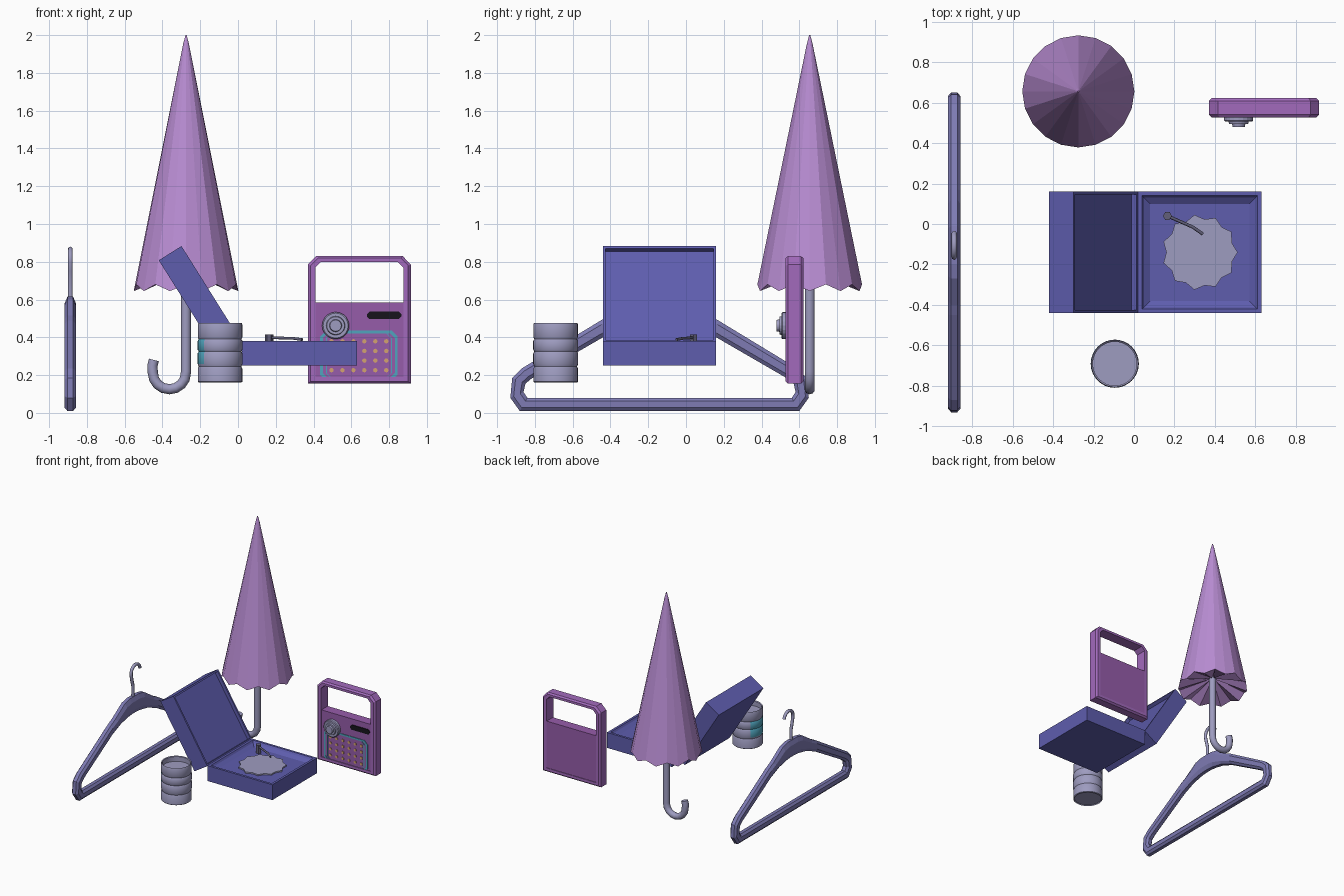
import bpy, bmesh, math
from mathutils import Vector, Matrix

if "Cube" in bpy.data.objects:
    bpy.data.objects.remove(bpy.data.objects["Cube"])


def mat(name, r, g, b):
    m = bpy.data.materials.new(name)
    lin = [((c / 255 + 0.055) / 1.055) ** 2.4 for c in (r, g, b)]
    m.diffuse_color = (*lin, 1)
    m.use_nodes = True
    m.node_tree.nodes["Principled BSDF"].inputs["Base Color"].default_value = m.diffuse_color
    return m


LILAC = mat("lilac fabric", 184, 140, 210)
INDIGO = mat("indigo case", 94, 93, 174)
SLATE = mat("slate plastic", 126, 123, 180)
GREY = mat("grey metal", 158, 156, 192)
DARK = mat("dark metal", 98, 96, 122)
PURPLE = mat("purple plastic", 162, 106, 188)
PLUM = mat("plum panel", 150, 92, 170)
CYAN = mat("cyan trim", 80, 165, 190)
AMBER = mat("amber dots", 212, 162, 112)
BLACK = mat("black slot", 22, 20, 28)


def finish(name, bm, *mats, smooth=False):
    bmesh.ops.remove_doubles(bm, verts=bm.verts, dist=1e-5)
    bmesh.ops.recalc_face_normals(bm, faces=bm.faces)
    me = bpy.data.meshes.new(name)
    bm.to_mesh(me)
    bm.free()
    ob = bpy.data.objects.new(name, me)
    bpy.context.collection.objects.link(ob)
    for m in mats:
        me.materials.append(m)
    if smooth:
        bpy.ops.object.select_all(action='DESELECT')
        ob.select_set(True)
        bpy.context.view_layer.objects.active = ob
        bpy.ops.object.shade_smooth_by_angle(angle=math.radians(35))
    return ob


def skin(loops, wrap=False, caps=False):
    """Join equal-length loops of points with quads."""
    bm = bmesh.new()
    rows = [[bm.verts.new(p) for p in lp] for lp in loops]
    n = len(rows[0])
    pairs = list(zip(rows, rows[1:])) + ([(rows[-1], rows[0])] if wrap else [])
    for a, b in pairs:
        for i in range(n):
            j = (i + 1) % n
            bm.faces.new((a[i], a[j], b[j], b[i]))
    if caps:
        bm.faces.new(rows[0])
        bm.faces.new(rows[-1])
    return bm


def lathe(profile, n, center=(0, 0, 0), rot=Matrix()):
    c = Vector(center)
    loops = [[c + rot @ Vector((r * math.cos(2 * math.pi * i / n), r * math.sin(2 * math.pi * i / n), z))
              for i in range(n)] for r, z in profile]
    return skin(loops, caps=True)


def ring(outer, inner, section, place):
    """Frame between two outlines; section = (blend outer->inner, depth)."""
    return skin([[place(o[0] + (i[0] - o[0]) * t, o[1] + (i[1] - o[1]) * t, d)
                  for o, i in zip(outer, inner)] for t, d in section], wrap=True)


def tube(name, pts, r, m, sides=2):
    cu = bpy.data.curves.new(name, 'CURVE')
    cu.dimensions = '3D'
    sp = cu.splines.new('POLY')
    sp.points.add(len(pts) - 1)
    for p, q in zip(sp.points, pts):
        p.co = (*q, 1)
    cu.bevel_depth, cu.bevel_resolution, cu.use_fill_caps = r, sides, True
    cu.materials.append(m)
    ob = bpy.data.objects.new(name, cu)
    bpy.context.collection.objects.link(ob)
    bpy.ops.object.select_all(action='DESELECT')
    ob.select_set(True)
    bpy.context.view_layer.objects.active = ob
    bpy.ops.object.convert(target='MESH')


def box(name, lo, hi, m, bevel=0):
    lo, hi = Vector(lo), Vector(hi)
    bm = bmesh.new()
    bmesh.ops.create_cube(bm, size=1, matrix=Matrix.Translation((lo + hi) / 2) @ Matrix.Diagonal((*(hi - lo), 1)))
    if bevel:
        bmesh.ops.bevel(bm, geom=bm.edges[:], offset=bevel, segments=1, affect='EDGES')
    return finish(name, bm, m)


def arc(cx, cz, r, a0, a1, n):
    return [(cx + r * math.cos(math.radians(a0 + (a1 - a0) * k / n)),
             cz + r * math.sin(math.radians(a0 + (a1 - a0) * k / n))) for k in range(n + 1)]


# --- Coat hanger: chamfered frame mirrored about y = -0.14, plus wire hook
half_out = [(.06, .615), (.13, .60), (.26, .515), (.31, .49), (.73, .235), (.78, .185), (.79, .08), (.74, .01)]
half_in = [(.03, .475), (.08, .47), (.18, .45), (.30, .40), (.68, .18), (.71, .155), (.72, .11), (.70, .08)]
mirror = lambda h: h + [(-u, z) for u, z in reversed(h)]
octagon = [(0, -.015), (0, .015), (.25, .03), (.75, .03), (1, .015), (1, -.015), (.75, -.03), (.25, -.03)]
finish("hanger_frame", ring(mirror(half_out), mirror(half_in), octagon,
                            lambda u, z, d: (-.888 + d, -.14 + u, z)), SLATE)
hook = [(-.14, .60), (-.14, .70), (-.155, .755)] + arc(-.105, .808, .06, 190, 10, 8)
tube("hanger_hook", [(-.888, y, z) for y, z in hook], .013, GREY)

# --- Closed umbrella: pleated cone with wavy rim, crook handle
n = 20
UX, UY = -.275, .655


def canopy(r, z, wave):
    return [(UX + r * math.cos(2 * math.pi * i / n), UY + r * math.sin(2 * math.pi * i / n),
             z + wave * (i % 2)) for i in range(n)]


finish("umbrella_canopy", skin([canopy(.003, 2.0, 0), canopy(.015, 1.955, 0), canopy(.277, .645, .035),
                                canopy(.03, .74, .02)], caps=True), LILAC)
crook = [(UX, .80), (UX, .22)] + arc(UX - .088, .213, .088, 0, -180, 8)[1:] + [(UX - .178, .25), (UX - .17, .28)]
tube("umbrella_handle", [(x, UY, z) for x, z in crook], .027, GREY, 3)


# --- Record player case: base tray and tilted lid from stacked rectangles
def tray(name, length, steps, mtx):
    loops = [[mtx @ Vector(p) for p in ((i, -.3 + i, z), (length - i, -.3 + i, z),
                                        (length - i, .3 - i, z), (i, .3 - i, z))] for i, z in steps]
    finish(name, skin(loops, caps=True), INDIGO)


tray("case_base", .61, [(0, .25), (0, .38), (.02, .38), (.03, .365), (.06, .345)],
     Matrix.Translation((.02, -.14, 0)))
c, s = .532, .847
lid = Matrix(((-c, 0, s, .02), (0, -1, 0, -.14), (s, 0, c, .375), (0, 0, 0, 1)))
tray("case_lid", .6, [(0, -.142), (0, 0), (.014, 0), (.014, -.03)], lid)

# Turntable disc with ragged edge, tonearm and its pivot
disc = [[(.325 + r * math.cos(math.pi * i / 11), -.14 + r * math.sin(math.pi * i / 11), z)
         for i, r in enumerate([.187, .165] * 11)] for z in (.344, .356)]
finish("turntable_disc", skin(disc, caps=True), GREY)
finish("tonearm_pivot", lathe([(.022, .344), (.022, .415)], 6, (.165, .04, 0)), DARK)
tube("tonearm", [(.165, .04, .398), (.29, -.015, .395), (.34, -.05, .388)], .008, DARK, 1)

# --- Ribbed can, open at the top, with a teal patch on the left side
CX, CY = -.095, -.69
wall = [(.0, .168), (.108, .168), (.112, .16), (.118, .165), (.118, .235), (.113, .245), (.119, .26),
        (.119, .315), (.113, .325), (.119, .335), (.119, .38), (.113, .39), (.118, .40), (.118, .468),
        (.115, .475), (.108, .47), (.108, .43), (.0, .43)]
bm = lathe([(max(r, .001), z) for r, z in wall], 32, (CX, CY, 0))
for f in bm.faces:
    p = f.calc_center_median() - Vector((CX, CY, 0))
    if p.x < -.085 and .255 < p.z < .385 and p.xy.length > .111:
        f.material_index = 1
finish("can", bm, GREY, CYAN, smooth=True)

# --- Radio: chamfered frame with handle opening, panel, dial, slot, speaker
front = lambda x, z, d: (x, d, z)
outer = [(.37, .155), (.915, .155), (.915, .785), (.872, .83), (.415, .83), (.37, .785)]
inner = [(.41, .19), (.875, .19), (.875, .77), (.845, .80), (.44, .80), (.41, .77)]
frame = [(0, .54), (0, .608), (.35, .622), (1, .622), (1, .526), (.35, .526)]
finish("radio_frame", ring(outer, inner, frame, front), PURPLE)
box("radio_panel", (.40, .533, .17), (.885, .617, .585), PLUM)


def rounded(x0, x1, z0, z1, k):
    return [(x0 + k, z0), (x1 - k, z0), (x1, z0 + k), (x1, z1 - k),
            (x1 - k, z1), (x0 + k, z1), (x0, z1 - k), (x0, z0 + k)]


for k, (e, w) in enumerate([(0, .014), (.03, .005)]):
    finish("speaker_trim_%d" % k, ring(
        rounded(.435 + e, .845 - e, .172 + e * .3, .435 - e * .3, .03),
        rounded(.435 + e + w, .845 - e - w, .172 + e * .3 + w, .435 - e * .3 - w, .025),
        [(0, .534), (0, .528), (1, .528), (1, .534)], front), CYAN)

face_front = Matrix.Rotation(math.radians(90), 3, 'X')
for col in range(6):
    for row in range(4):
        finish("speaker_dot_%d_%d" % (col, row), lathe([(.012, 0), (.012, .006)], 8,
               (.495 + .058 * col, .534, .226 + .051 * row), face_front), AMBER)

slot = rounded(.682, .865, .496, .537, .015)
finish("tuning_slot", skin([[(x, y, z) for x, z in slot] for y in (.534, .526)], caps=True), BLACK)
knob = [(.072, 0), (.072, .022), (.066, .028), (.05, .028), (.047, .04), (.033, .04), (.03, .054), (.012, .054)]
finish("radio_dial", lathe(knob, 20, (.517, .534, .462), face_front), GREY)
